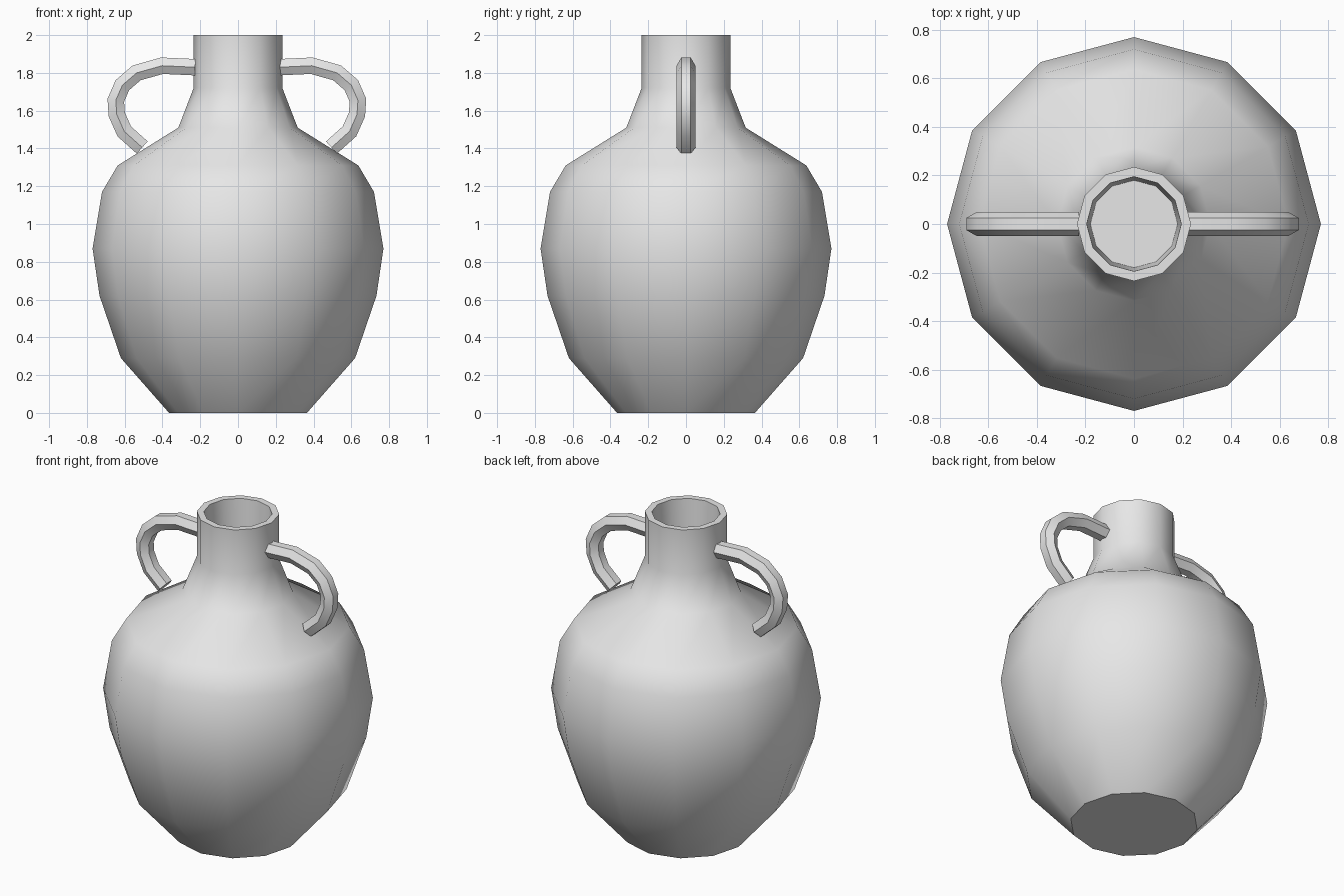
import bpy, bmesh, math
from mathutils import Vector

if "Cube" in bpy.data.objects:
    bpy.data.objects.remove(bpy.data.objects["Cube"])

clay = bpy.data.materials.new("light_grey_clay")
clay.diffuse_color = (0.8, 0.8, 0.8, 1)
clay.use_nodes = True
clay.node_tree.nodes["Principled BSDF"].inputs["Base Color"].default_value = clay.diffuse_color


def loft(name, rings):
    """Skin a list of point rings, cap both ends, smooth all but sharp edges."""
    bm = bmesh.new()
    loops = [[bm.verts.new(p) for p in ring] for ring in rings]
    n = len(loops[0])
    for a, b in zip(loops, loops[1:]):
        for i in range(n):
            j = (i + 1) % n
            bm.faces.new((a[i], a[j], b[j], b[i]))
    bm.faces.new(loops[0])
    bm.faces.new(loops[-1])
    bmesh.ops.recalc_face_normals(bm, faces=bm.faces)
    for f in bm.faces:
        f.smooth = True
    for e in bm.edges:
        e.smooth = e.calc_face_angle(0) < math.radians(45)
    mesh = bpy.data.meshes.new(name)
    bm.to_mesh(mesh)
    bm.free()
    mesh.materials.append(clay)
    obj = bpy.data.objects.new(name, mesh)
    bpy.context.collection.objects.link(obj)
    return obj


# Jar body: 12-sided revolved profile (radius, height), ending inside the neck
PROFILE = [(0.365, 0), (0.62, 0.29), (0.733, 0.62), (0.77, 0.87), (0.72, 1.17),
           (0.637, 1.31), (0.316, 1.51), (0.235, 1.72), (0.235, 2.0),
           (0.195, 2.0), (0.18, 1.70)]
SIDES = 12
loft("jar_body", [[(r * math.cos(math.tau * i / SIDES),
                    r * math.sin(math.tau * i / SIDES), z) for i in range(SIDES)]
                  for r, z in PROFILE])

# Handles: hexagonal tube swept along an arc in the x-z plane
PATH = [(0.215, 1.83), (0.39, 1.838), (0.525, 1.80), (0.60, 1.735),
        (0.635, 1.655), (0.63, 1.58), (0.59, 1.49), (0.495, 1.405)]
R = 0.05


def handle(name, side, shift):
    pts = [Vector((side * (x + shift), 0, z)) for x, z in PATH]
    rings = []
    for k, p in enumerate(pts):
        before = (p - pts[max(k - 1, 0)]).normalized()
        after = (pts[min(k + 1, len(pts) - 1)] - p).normalized()
        tangent = (before + after).normalized()
        normal = Vector((-tangent.z, 0, tangent.x))
        miter = 1 / max(tangent.dot(before), tangent.dot(after))
        rings.append([p + normal * (R * miter * math.sin(math.tau * i / 6))
                      + Vector((0, R * math.cos(math.tau * i / 6), 0))
                      for i in range(6)])
    loft(name, rings)


handle("right_handle", 1, 0.0)
handle("left_handle", -1, 0.012)
